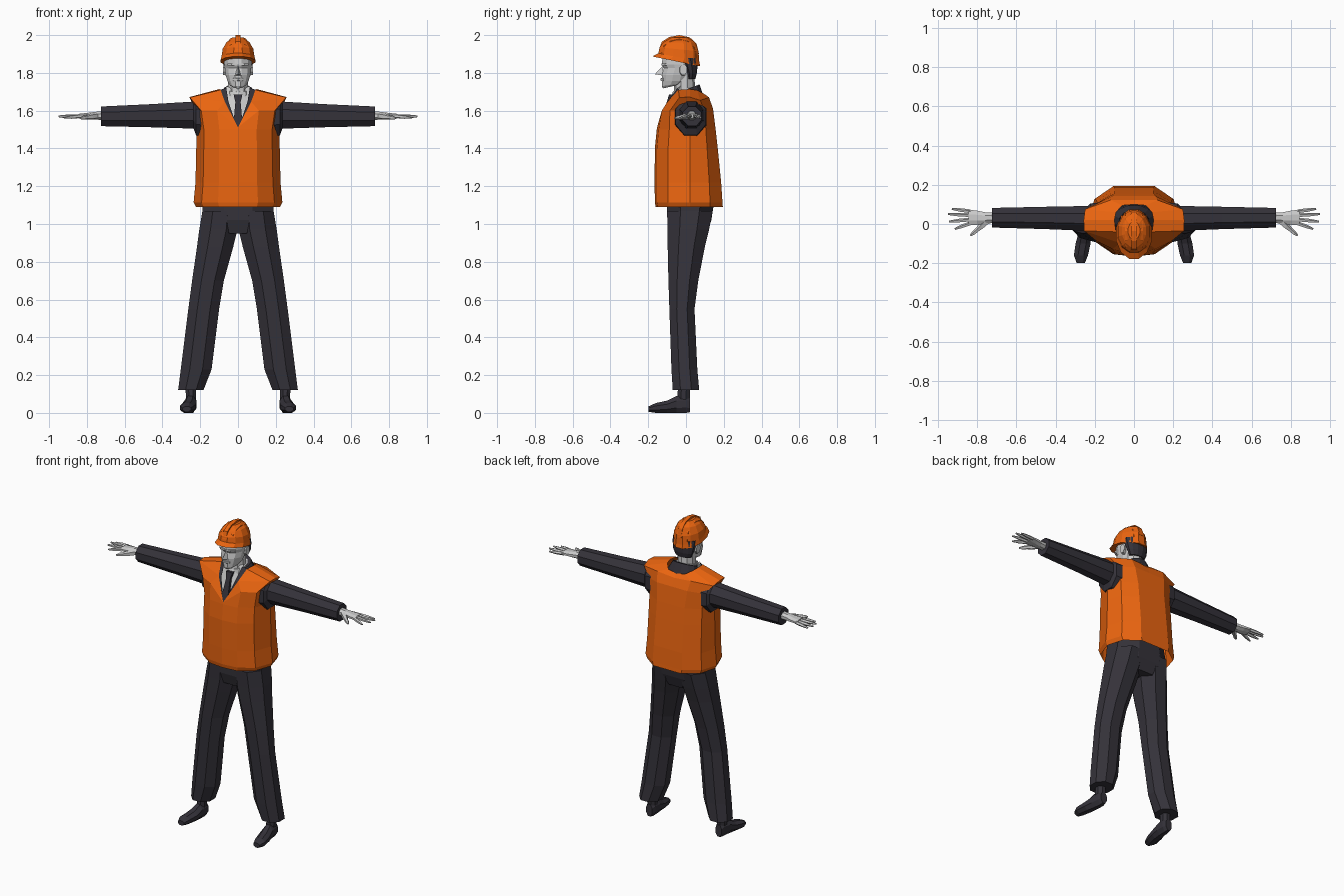
import bpy, bmesh
from math import sin, cos, pi
from mathutils import Vector


def material(name, rgb):
    m = bpy.data.materials.new(name)
    m.diffuse_color = (*rgb, 1)
    return m


ORANGE = material("orange_cloth", (0.83, 0.13, 0.005))
DARK = material("dark_cloth", (0.035, 0.032, 0.042))


def build(name, verts, faces, mat=None, mirror=False):
    """Flat-shaded mesh object; mirror also makes the opposite-side twin."""
    for side, s in (("", 1), ("_mirrored", -1))[:2 if mirror else 1]:
        me = bpy.data.meshes.new(name + side)
        me.from_pydata([(s * v[0], v[1], v[2]) for v in verts], [], faces)
        bm = bmesh.new()
        bm.from_mesh(me)
        bmesh.ops.remove_doubles(bm, verts=bm.verts, dist=0.0005)
        bmesh.ops.recalc_face_normals(bm, faces=bm.faces)
        bm.to_mesh(me)
        bm.free()
        if mat:
            me.materials.append(mat)
        bpy.context.collection.objects.link(bpy.data.objects.new(name + side, me))


def loft(name, rings, mat=None, mirror=False, caps=True):
    n = len(rings[0])
    verts = [p for r in rings for p in r]
    faces = [(k * n + i, k * n + (i + 1) % n, (k + 1) * n + (i + 1) % n, (k + 1) * n + i)
             for k in range(len(rings) - 1) for i in range(n)]
    if caps:
        faces += [tuple(range(n)), tuple(range(len(verts) - n, len(verts)))]
    build(name, verts, faces, mat, mirror)


def ring(axis, t, a0, a1, b0, b1, n=8, tilt=0):
    """Polygon ring filling the box a0..a1, b0..b1 at position t on an axis."""
    pts = []
    for i in range(n):
        w = 2 * pi * (i + 0.5) / n
        ca, sb = cos(w) / cos(pi / n), sin(w) / cos(pi / n)
        a = (a0 + a1) / 2 + ca * (a1 - a0) / 2
        b = (b0 + b1) / 2 + sb * (b1 - b0) / 2
        tt = t + tilt * sb
        pts.append({"x": (tt, a, b), "y": (a, tt, b), "z": (a, b, tt)}[axis])
    return pts


def stack(name, rows, mat=None, n=12, caps=True):
    """Centred loft going up z; rows are z, half width, front y, back y, tilt."""
    loft(name, [ring("z", z, -w, w, f, b, n, t) for z, w, f, b, t in rows], mat, caps=caps)


def tube(name, p0, p1, r0, r1, mirror=True, mat=None):
    p0, p1 = Vector(p0), Vector(p1)
    q = (p1 - p0).to_track_quat("Z", "Y")
    rings = [[p + q @ Vector((r * cos(i * pi / 2.5), r * sin(i * pi / 2.5), 0)) for i in range(5)]
             for p, r in ((p0, r0), (p0.lerp(p1, 0.55), r0 * 0.95), (p1, r1))]
    loft(name, rings, mat, mirror)


# Vest: body rows from a half outline, then armhole, shoulder and V-neck rows
outline = [(0, -1), (.45, -.94), (.82, -.62), (1, 0), (.86, .62), (.45, 1), (0, 1)]
halves = []
for z, w, f, b in [(1.09, .222, -.16, .195), (1.115, .235, -.165, .193), (1.22, .225, -.166, .186),
                   (1.4, .221, -.165, .168), (1.5, .22, -.155, .157)]:
    halves.append([(u * w, .02 + (v * (b - .02) if v > 0 else v * (.02 - f)), z) for u, v in outline])
vee = (0, -.153, 1.512)
halves += [
    [vee, (.11, -.128, 1.6), (.195, -.085, 1.6), (.217, .03, 1.6), (.2, .1, 1.6), (.11, .143, 1.61), (0, .143, 1.61)],
    [vee, (.07, -.098, 1.648), (.255, -.035, 1.67), (.257, .02, 1.672), (.25, .075, 1.655), (.12, .122, 1.67), (0, .122, 1.66)],
    [vee, (.07, -.098, 1.648), (.092, -.04, 1.71), (.1, .02, 1.714), (.092, .06, 1.708), (.06, .095, 1.69), (0, .1, 1.68)]]
loft("vest", [h + [(-x, y, z) for x, y, z in h[-2:0:-1]] for h in halves], ORANGE, caps=False)

# Jacket: neck part, lapels and sleeves
stack("jacket_collar", [(1.6, .12, -.06, .1, 0), (1.67, .1, -.05, .095, 0), (1.715, .073, -.05, .072, .024)], DARK)
build("lapel", [(0, -.148, 1.5), (.074, -.094, 1.645), (.096, -.035, 1.71), (.062, -.045, 1.72), (.05, -.1, 1.645)],
      [(0, 1, 4), (1, 2, 3, 4)], DARK, True)
loft("sleeve", [ring("x", *r) for r in [(.17, -.06, .11, 1.46, 1.675), (.222, -.055, .105, 1.47, 1.665),
     (.235, -.035, .092, 1.505, 1.648), (.45, -.026, .088, 1.512, 1.635), (.725, -.018, .082, 1.518, 1.622)]], DARK, True)

# Shirt front, shirt collar and tie
build("shirt_front", [(0, -.14, 1.5), (.09, -.065, 1.66), (.06, -.03, 1.73), (0, -.07, 1.7)], [(0, 1, 2, 3)], None, True)
stack("shirt_collar", [(1.67, .068, -.07, .06, 0), (1.715, .06, -.066, .052, .015)], n=10)
loft("tie", [ring("z", *r, 4) for r in [(1.505, -.026, .026, -.15, -.13), (1.645, -.014, .014, -.102, -.085),
     (1.685, -.023, .023, -.09, -.07)]], DARK)

# Trousers: hips and two legs
stack("trouser_hips", [(1.3, .16, -.1, .12, 0), (1.09, .187, -.1, .145, 0), (1.02, .19, -.099, .134, 0),
                       (.95, .11, -.08, .11, 0)], DARK, 8)
loft("trouser_leg", [ring("z", *r) for r in [
    (1.07, .0, .188, -.1, .142), (.97, .003, .205, -.098, .122), (.88, .025, .217, -.097, .1),
    (.7, .075, .243, -.093, .065), (.55, .1, .263, -.088, .045), (.23, .14, .303, -.077, .06),
    (.12, .183, .317, -.07, .07)]], DARK, True)

# Shoes and ankles
loft("shoe", [ring("y", *r) for r in [
    (.022, .228, .272, .004, .08), (.0, .22, .278, 0, .095), (-.05, .22, .285, 0, .09), (-.1, .222, .298, 0, .065),
    (-.16, .235, .307, 0, .052), (-.198, .25, .293, .006, .035)]], DARK, True)
loft("ankle", [ring("z", .04, .222, .275, -.05, .02), ring("z", .16, .222, .278, -.04, .02)], DARK, True)

# Hands: palm, four fingers and a thumb
loft("palm", [ring("x", *r) for r in [(.7, .006, .056, 1.55, 1.6), (.76, .002, .06, 1.553, 1.593),
     (.8, -.004, .068, 1.556, 1.588), (.845, -.006, .073, 1.56, 1.583)]], None, True)
for i, (y, tx, ty, tz) in enumerate([(.064, .93, .076, 1.565), (.044, .95, .05, 1.57),
                                     (.022, .945, .012, 1.57), (.003, .915, -.026, 1.563)]):
    tube(f"finger_{i + 1}", (.835, y, 1.571), (tx, ty, tz), .0105, .005)
tube("thumb_base", (.75, .015, 1.572), (.8, -.03, 1.565), .018, .012)
tube("thumb", (.795, -.026, 1.566), (.835, -.06, 1.56), .012, .005)

# Head and neck
stack("neck", [(1.64, .06, -.055, .055, 0), (1.71, .053, -.062, .045, 0), (1.8, .053, -.06, .042, 0)], n=10)
stack("head", [(1.728, .03, -.122, -.03, .01), (1.738, .044, -.128, .0, .008), (1.758, .056, -.127, .02, 0),
               (1.79, .066, -.127, .035, 0), (1.825, .07, -.117, .045, 0), (1.845, .073, -.128, .05, 0),
               (1.92, .072, -.12, .052, 0)])
build("nose", [(0, -.12, 1.84), (0, -.165, 1.793), (.017, -.122, 1.786), (-.017, -.122, 1.786)],
      [(0, 1, 2), (0, 3, 1), (1, 3, 2)])
loft("lips", [ring("x", x, -y, -.11, 1.757, 1.774, 6) for x, y in ((-.026, .122), (0, .136), (.026, .122))])
loft("brow", [ring("x", x, -y, -.1, 1.838, 1.85, 4) for x, y in ((.006, .13), (.035, .129), (.056, .112))], None, True)
loft("ear", [ring("x", .06, -.035, .0, 1.785, 1.838), ring("x", .08, -.033, .006, 1.79, 1.845)], None, True)

# Hair at the back of the head
stack("hair", [(1.768, .053, -.0, .05, 0), (1.8, .067, -.005, .058, 0), (1.85, .077, -.03, .062, 0),
               (1.88, .077, -.05, .062, 0)], DARK)

# Hard hat: brim, dome and ridges
stack("hat_shell", [(1.861, .092, -.178, .075, -.026), (1.882, .087, -.146, .07, -.022),
                    (1.925, .081, -.14, .066, -.01), (1.962, .061, -.118, .048, 0), (1.987, .03, -.08, .012, 0)], ORANGE)
ridge = [(-.144, 1.92), (-.128, 1.965), (-.088, 1.99), (-.035, 2.0), (.02, 1.988), (.056, 1.955), (.069, 1.9)]
loft("hat_ridge", [[(x, y, z) for y, z in ridge] for x in (-.013, .013)], ORANGE)
loft("hat_side_ridge", [[(x, -.037 + (y + .037) * .88, z - d) for y, z in ridge]
                        for x, d in ((.032, .014), (.046, .021))], ORANGE, True)
